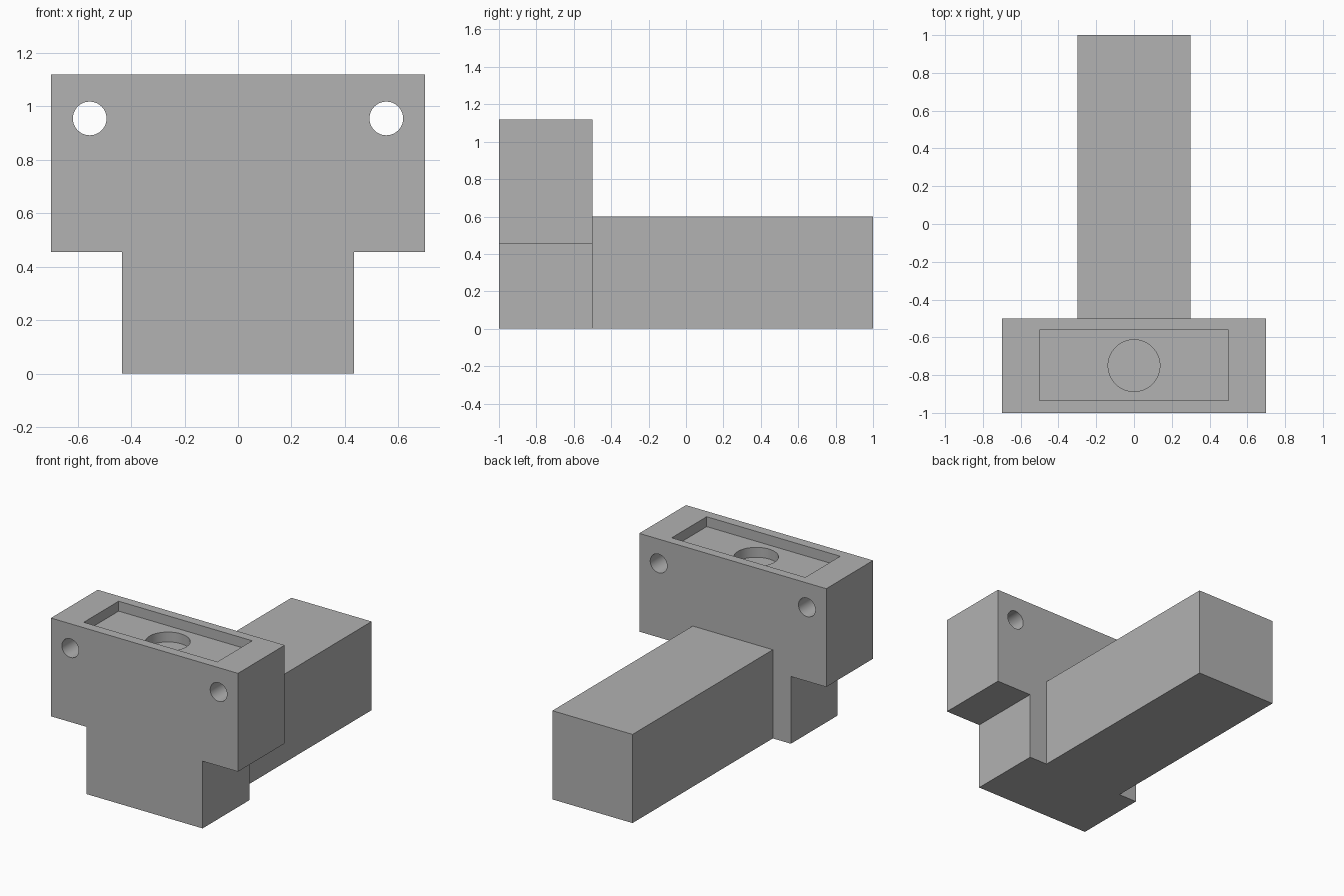
import bpy
import bmesh
import math
from mathutils import Matrix, Vector

cube = bpy.data.objects.get("Cube")
if cube:
    bpy.data.objects.remove(cube, do_unlink=True)

# Single flat colour
grey = bpy.data.materials.new("plain grey")
grey.use_nodes = True
grey.diffuse_color = (0.445, 0.445, 0.445, 1)
grey.node_tree.nodes["Principled BSDF"].inputs["Base Color"].default_value = grey.diffuse_color


def finish(name, bm):
    bmesh.ops.recalc_face_normals(bm, faces=bm.faces)
    mesh = bpy.data.meshes.new(name)
    bm.to_mesh(mesh)
    bm.free()
    mesh.materials.append(grey)
    obj = bpy.data.objects.new(name, mesh)
    bpy.context.collection.objects.link(obj)
    return obj


def box(name, low, high):
    bm = bmesh.new()
    bmesh.ops.create_cube(bm, size=1)
    low, high = Vector(low), Vector(high)
    bmesh.ops.scale(bm, vec=high - low, verts=bm.verts)
    bmesh.ops.translate(bm, vec=(low + high) / 2, verts=bm.verts)
    return finish(name, bm)


def cylinder(name, centre, radius, depth, tilt=0):
    bm = bmesh.new()
    matrix = Matrix.Translation(centre) @ Matrix.Rotation(tilt, 4, "X")
    bmesh.ops.create_cone(bm, cap_ends=True, segments=64, radius1=radius,
                          radius2=radius, depth=depth, matrix=matrix)
    return finish(name, bm)


def cut(target, cutter):
    cutter.hide_render = True
    mod = target.modifiers.new("cut", "BOOLEAN")
    mod.operation = "DIFFERENCE"
    mod.solver = "EXACT"
    mod.object = cutter
    bpy.context.view_layer.objects.active = target
    bpy.ops.object.modifier_apply(modifier=mod.name)
    bpy.data.objects.remove(cutter, do_unlink=True)


TOP, FRONT, BACK = 1.12, -1.0, -0.5
MID = (FRONT + BACK) / 2
FLOOR = TOP - 0.067

# T-shaped head: mirrored half profile extruded from front to back
half = [(0.435, 0), (0.435, 0.455), (0.7, 0.455), (0.7, TOP)]
outline = half + [(-x, z) for x, z in reversed(half)]
bm = bmesh.new()
face = bm.faces.new([bm.verts.new((x, FRONT, z)) for x, z in outline])
side = bmesh.ops.extrude_face_region(bm, geom=[face])["geom"]
bmesh.ops.translate(bm, vec=(0, BACK - FRONT, 0),
                    verts=[v for v in side if isinstance(v, bmesh.types.BMVert)])
head = finish("head_block", bm)

# Rectangular pocket in the top, with a round recess in its floor
cut(head, box("pocket_cutter", (-0.5, -0.935, FLOOR), (0.5, -0.562, TOP + 0.1)))
cut(head, cylinder("recess_cutter", (0, MID, FLOOR), 0.137, 0.134))

# Two round holes running front to back
for x in (-0.555, 0.555):
    cut(head, cylinder("hole_cutter", (x, MID, 0.955), 0.063, 1, math.pi / 2))

# Long beam behind the head
beam = box("rear_beam", (-0.3, BACK, 0), (0.3, 1, 0.6))

# Smooth the hole walls, keep edges sharp
bpy.ops.object.select_all(action="DESELECT")
head.select_set(True)
bpy.context.view_layer.objects.active = head
bpy.ops.object.shade_smooth_by_angle(angle=math.radians(30))
